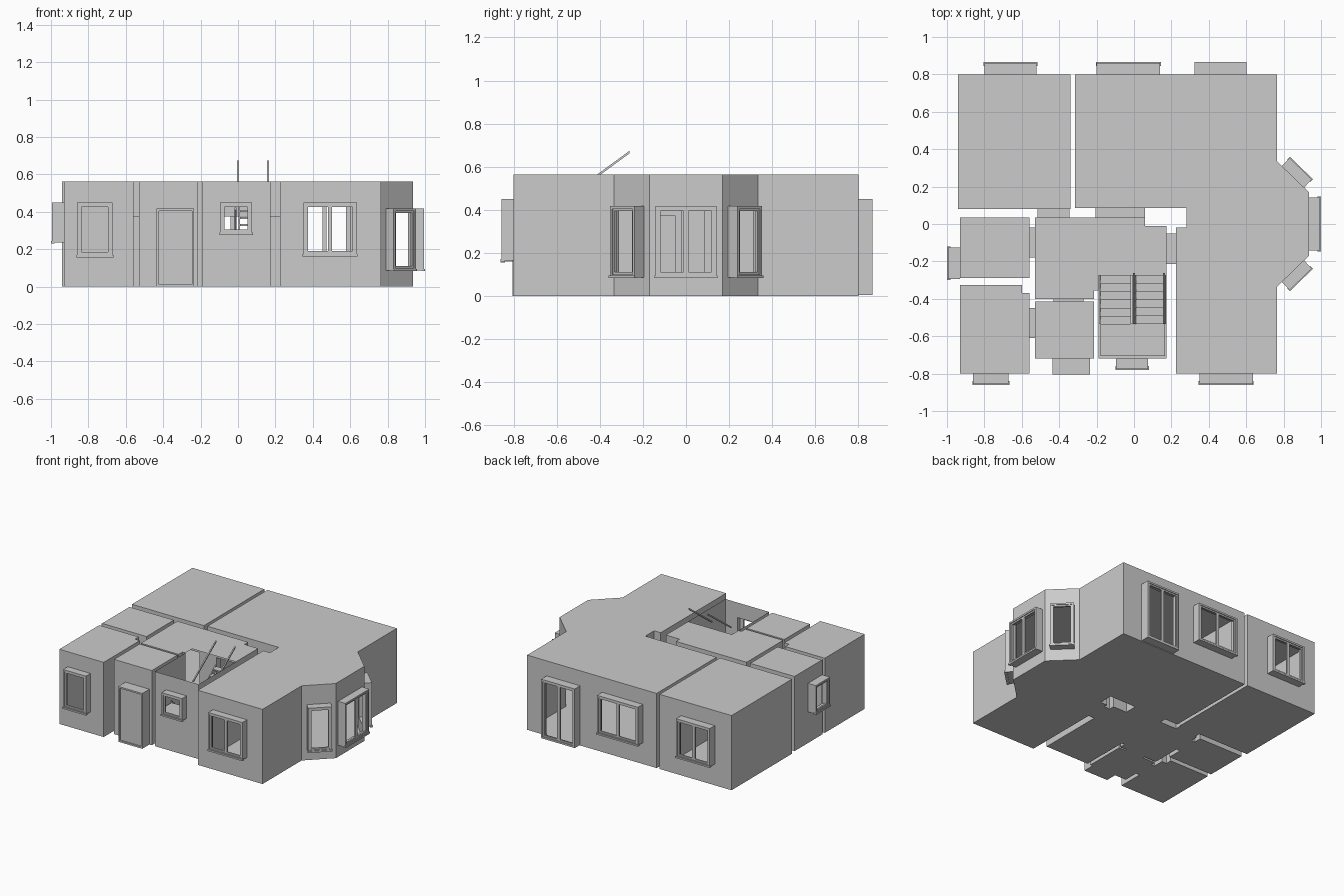
import bpy, bmesh
from mathutils import Vector as V

if "Cube" in bpy.data.objects:
    bpy.data.objects.remove(bpy.data.objects["Cube"])

H = 0.563        # storey height
DOOR = 0.375     # interior door height


def finish(name, bm):
    bmesh.ops.remove_doubles(bm, verts=bm.verts, dist=1e-5)
    me = bpy.data.meshes.new(name)
    bm.to_mesh(me)
    bm.free()
    ob = bpy.data.objects.new(name, me)
    bpy.context.collection.objects.link(ob)
    return ob


def hexa(bm, pts):
    """Closed block from four bottom and four top points."""
    v = [bm.verts.new(p) for p in pts]
    for f in ((3, 2, 1, 0), (4, 5, 6, 7), (0, 1, 5, 4), (1, 2, 6, 5), (2, 3, 7, 6), (3, 0, 4, 7)):
        bm.faces.new([v[i] for i in f])


def box(bm, x0, x1, y0, y1, z0, z1):
    hexa(bm, [(x, y, z) for z in (z0, z1) for x, y in ((x0, y0), (x1, y0), (x1, y1), (x0, y1))])


def beam(bm, x, w, y0, z0, y1, z1, h):
    """Sloping bar in the yz plane, w wide and h tall."""
    a, b = x - w / 2, x + w / 2
    hexa(bm, [(a, y0, z0), (b, y0, z0), (b, y1, z1), (a, y1, z1),
              (a, y0, z0 + h), (b, y0, z0 + h), (b, y1, z1 + h), (a, y1, z1 + h)])


class Opening:
    """Hole in a wall, with a tunnel running outward from it along n."""

    def __init__(self, name, x, y, n, depth, w, z0, z1, panes=0):
        self.name, self.p, self.n = name, V((x, y)), V(n).normalized()
        self.depth, self.w, self.z0, self.z1, self.panes = depth, w, z0, z1, panes
        self.t = V((-self.n.y, self.n.x))

    def at(self, s, d, z):
        return (*(self.p + self.t * s + self.n * d), z)

    def block(self, bm, s0, s1, d0, d1, z0, z1):
        hexa(bm, [self.at(s, d, z) for z in (z0, z1)
                  for s, d in ((s0, d1), (s1, d1), (s1, d0), (s0, d0))])

    def ring(self, bm, s0, s1, d0, d1, z0, z1, r):
        self.block(bm, s0, s0 + r, d0, d1, z0, z1)
        self.block(bm, s1 - r, s1, d0, d1, z0, z1)
        self.block(bm, s0 + r, s1 - r, d0, d1, z0, z0 + r)
        self.block(bm, s0 + r, s1 - r, d0, d1, z1 - r, z1)

    def tunnel(self):
        bm, h = bmesh.new(), self.w / 2
        prof = [(-h, self.z0), (h, self.z0), (h, self.z1), (-h, self.z1)]
        for i in range(4):
            (a, za), (b, zb) = prof[i], prof[(i + 1) % 4]
            bm.faces.new([bm.verts.new(self.at(*c)) for c in
                          ((a, 0, za), (a, self.depth, za), (b, self.depth, zb), (b, 0, zb))])
        finish(self.name + "_reveal", bm)

    def frame(self):
        bm, h, d, r = bmesh.new(), self.w / 2, self.depth, 0.013
        self.ring(bm, -h, h, d - 0.022, d, self.z0, self.z1, r)
        # sashes
        step = (self.w - 2 * r) / self.panes
        for i in range(self.panes):
            s = -h + r + i * step
            self.ring(bm, s, s + step, d - 0.018, d - 0.006, self.z0 + r, self.z1 - r, 0.011)
        # outside sill
        if self.z0 > 0.02:
            self.block(bm, -h - 0.004, h + 0.004, d - 0.015, d + 0.005, self.z0 - 0.004, self.z0 + 0.008)
        finish(self.name + "_frame", bm)


F, B, L, R = (0, -1), (0, 1), (-1, 0), (1, 0)
windows = [
    Opening("front_left_window", -0.765, -0.80, F, 0.055, 0.19, 0.16, 0.45, 1),
    Opening("stair_window", -0.01, -0.72, F, 0.055, 0.17, 0.28, 0.45, 1),
    Opening("front_right_window", 0.4925, -0.80, F, 0.055, 0.285, 0.165, 0.45, 2),
    Opening("back_left_window", -0.66, 0.80, B, 0.06, 0.28, 0.16, 0.45, 2),
    Opening("back_middle_window", -0.03, 0.80, B, 0.06, 0.34, 0.16, 0.45, 2),
    Opening("garden_door", 0.4625, 0.80, B, 0.065, 0.28, 0.005, 0.45, 2),
    Opening("side_window", -0.93, -0.21, L, 0.065, 0.17, 0.235, 0.45, 1),
    Opening("bay_centre_window", 0.935, 0, R, 0.06, 0.285, 0.087, 0.418, 2)]
for sgn, side in ((1, "back"), (-1, "front")):
    windows.append(Opening("bay_" + side + "_window", 0.85, sgn * 0.2525, (0.165, sgn * 0.17),
                           0.06, 0.165, 0.087, 0.418, 1))
entry = Opening("entry_door", -0.335, -0.72, F, 0.085, 0.2, 0, 0.417)
passages = [
    Opening("bedroom_passage", -0.43, 0.035, B, 0.045, 0.17, 0, DOOR),
    Opening("living_passage", -0.0725, 0.035, B, 0.05, 0.265, 0, DOOR),
    Opening("dining_passage", 0.175, -0.1325, R, 0.05, 0.165, 0, DOOR),
    Opening("bath_passage", -0.56, -0.10, R, 0.03, 0.16, 0, DOOR),
    Opening("study_passage", -0.56, -0.53, R, 0.03, 0.16, 0, DOOR),
    Opening("lobby_passage", -0.35, -0.415, B, 0.015, 0.16, 0, DOOR)]
openings = windows + passages + [entry]


def wall(bm, a, b):
    """One wall sheet, leaving out every opening that lies on it."""
    a, b = V(a), V(b)
    length = (b - a).length
    t = (b - a) / length
    holes = []
    for o in openings:
        for q in (o.p, o.p + o.n * o.depth):
            s = (q - a).dot(t)
            off = (q - a - t * s).length
            if off < 0.003 and 0 < s < length and abs(o.n.dot(t)) < 0.1:
                holes.append((s - o.w / 2, s + o.w / 2, o.z0, o.z1))
    ss = sorted({0, length, *[round(v, 5) for h in holes for v in h[:2]]})
    zs = sorted({0, H, *[v for h in holes for v in h[2:]]})
    for s0, s1 in zip(ss, ss[1:]):
        for z0, z1 in zip(zs, zs[1:]):
            s, z = (s0 + s1) / 2, (z0 + z1) / 2
            if s1 - s0 < 1e-4 or any(h[0] < s < h[1] and h[2] < z < h[3] for h in holes):
                continue
            p, q = a + t * s0, a + t * s1
            bm.faces.new([bm.verts.new(c) for c in
                          ((*p, z0), (*q, z0), (*q, z1), (*p, z1))])


def room(name, outline, ceiling=None):
    bm = bmesh.new()
    for i, a in enumerate(outline):
        wall(bm, a, outline[(i + 1) % len(outline)])
    bm.faces.new([bm.verts.new((x, y, 0)) for x, y in reversed(outline)])
    bm.faces.new([bm.verts.new((x, y, H)) for x, y in (ceiling or outline)])
    finish(name, bm)


def rect(x0, x1, y0, y1):
    return [(x0, y0), (x1, y0), (x1, y1), (x0, y1)]


# rooms, outlines counter-clockwise
room("bedroom", rect(-0.94, -0.34, 0.08, 0.80))
room("bathroom", rect(-0.93, -0.56, -0.29, 0.035))
room("lobby", rect(-0.53, -0.215, -0.72, -0.415))
room("study", [(-0.93, -0.80), (-0.56, -0.80), (-0.56, -0.37), (-0.60, -0.37),
               (-0.60, -0.325), (-0.93, -0.325)])
room("living_room", [(0.225, -0.80), (0.765, -0.80), (0.765, -0.335), (0.935, -0.17),
                     (0.935, 0.17), (0.765, 0.335), (0.765, 0.80), (-0.315, 0.80),
                     (-0.315, 0.085), (0.28, 0.085), (0.28, -0.02), (0.225, -0.02)])
start = [(-0.53, 0.035), (-0.53, -0.40), (-0.215, -0.40), (-0.215, -0.355), (-0.19, -0.355)]
end = [(0.175, -0.01), (0.06, -0.01), (0.06, 0.035)]
room("hall", start + [(-0.19, -0.72), (0.175, -0.72)] + end,
     start + [(-0.19, -0.275), (0.175, -0.275)] + end)

# window, door and passage fittings
for o in openings:
    o.tunnel()
for o in windows:
    o.frame()
bm = bmesh.new()
entry.ring(bm, -0.1, 0.1, 0.06, 0.085, 0, 0.417, 0.012)
entry.block(bm, -0.088, 0.088, 0.062, 0.075, 0.012, 0.405)
finish("entry_door_leaf", bm)

# staircase: two flights of open treads around a landing
N, GO, RISE, LAND, TOP = 6, 0.0433, 0.037, 0.26, -0.535
bm = bmesh.new()
for k in range(N):
    y, z = -0.275 - k * GO, RISE * (k + 1)
    box(bm, -0.18, -0.02, y - GO - 0.006, y, z - 0.01, z)
    y, z = TOP + k * GO, LAND + RISE * (k + 1)
    box(bm, 0.01, 0.165, y, y + GO + 0.006, z - 0.01, z)
finish("stair_treads", bm)

bm = bmesh.new()
box(bm, -0.18, 0.165, -0.705, TOP, LAND - 0.015, LAND)
finish("stair_landing", bm)

bm = bmesh.new()
for x in (-0.182, -0.016):
    beam(bm, x, 0.008, -0.275, 0.0, TOP, LAND - 0.03, 0.045)
for x in (0.006, 0.168):
    beam(bm, x, 0.008, TOP, LAND - 0.02, -0.275, LAND + N * RISE - 0.03, 0.045)
finish("stair_stringers", bm)

bm = bmesh.new()
beam(bm, -0.013, 0.01, -0.275, 0.2, TOP, 0.41, 0.012)
for x in (0.0, 0.16):
    beam(bm, x, 0.009, TOP, 0.462, -0.262, 0.662, 0.012)
finish("stair_handrails", bm)
